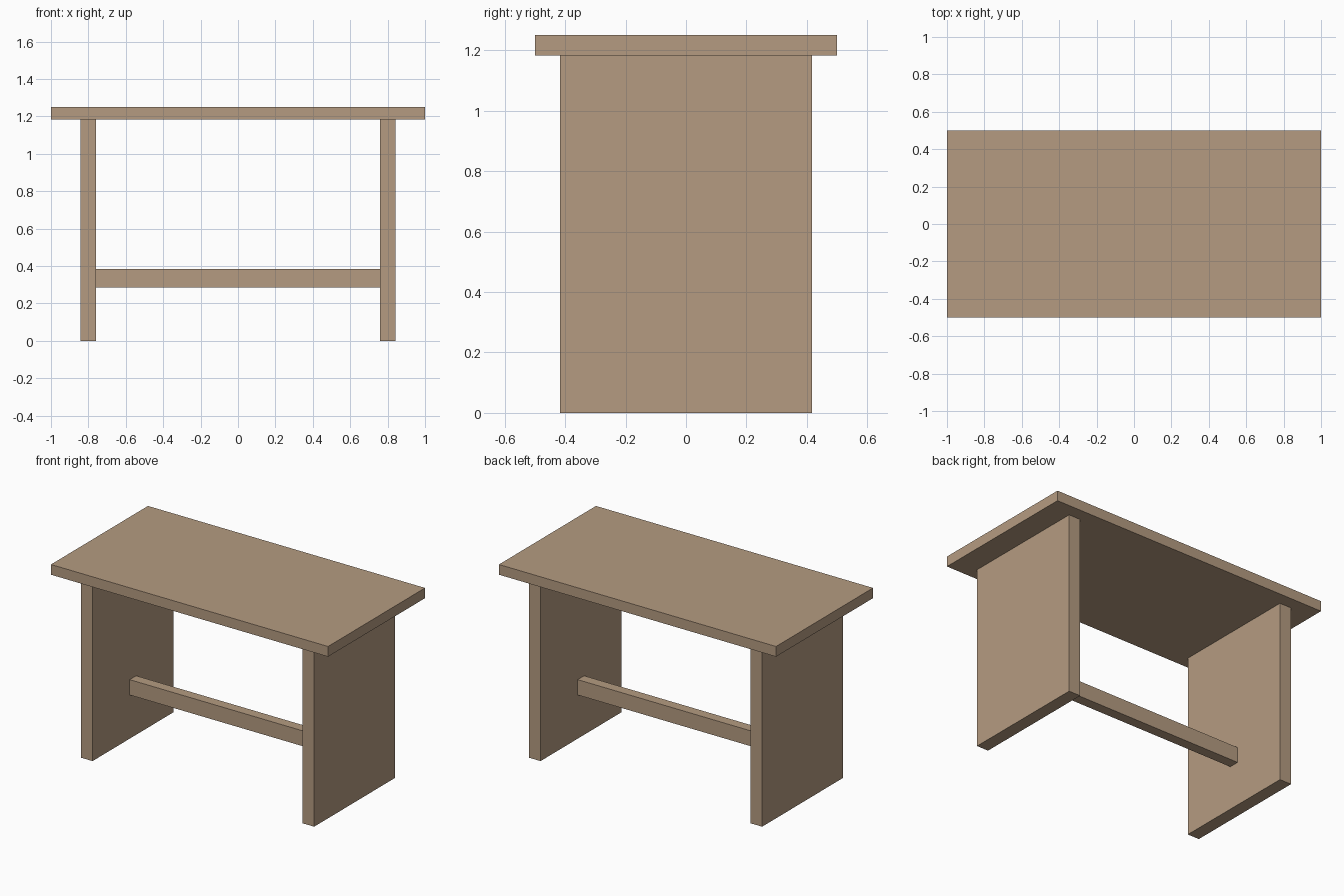
import bpy

if "Cube" in bpy.data.objects:
    bpy.data.objects.remove(bpy.data.objects["Cube"], do_unlink=True)

# Single wood colour
WOOD = (0.46, 0.33, 0.22, 1.0)
wood = bpy.data.materials.new("light_wood")
wood.use_nodes = True
wood.diffuse_color = WOOD
shader = next(n for n in wood.node_tree.nodes if n.type == "BSDF_PRINCIPLED")
shader.inputs["Base Color"].default_value = WOOD
shader.inputs["Roughness"].default_value = 0.8


def board(name, size, centre):
    """Add a flat-faced wooden board with its size baked into the mesh."""
    bpy.ops.mesh.primitive_cube_add(size=1, location=centre)
    obj = bpy.context.object
    obj.name = obj.data.name = name
    obj.scale = size
    bpy.ops.object.transform_apply(location=False, rotation=False, scale=True)
    obj.data.materials.append(wood)
    return obj


HEIGHT, TOP_THICK = 1.25, 0.0667
LEG_X, LEG_THICK = 0.8, 0.0833
leg_height = HEIGHT - TOP_THICK

# Table top
board("table_top", (2, 1, TOP_THICK), (0, 0, HEIGHT - TOP_THICK / 2))

# Panel legs
for side, sign in (("left", 1), ("right", -1)):
    board(f"{side}_leg_panel", (LEG_THICK, 0.8333, leg_height),
          (sign * LEG_X, 0, leg_height / 2))

# Stretcher between the inner faces of the legs
board("stretcher", (2 * LEG_X - LEG_THICK, 0.0667, 0.1), (0, 0, 0.335))
